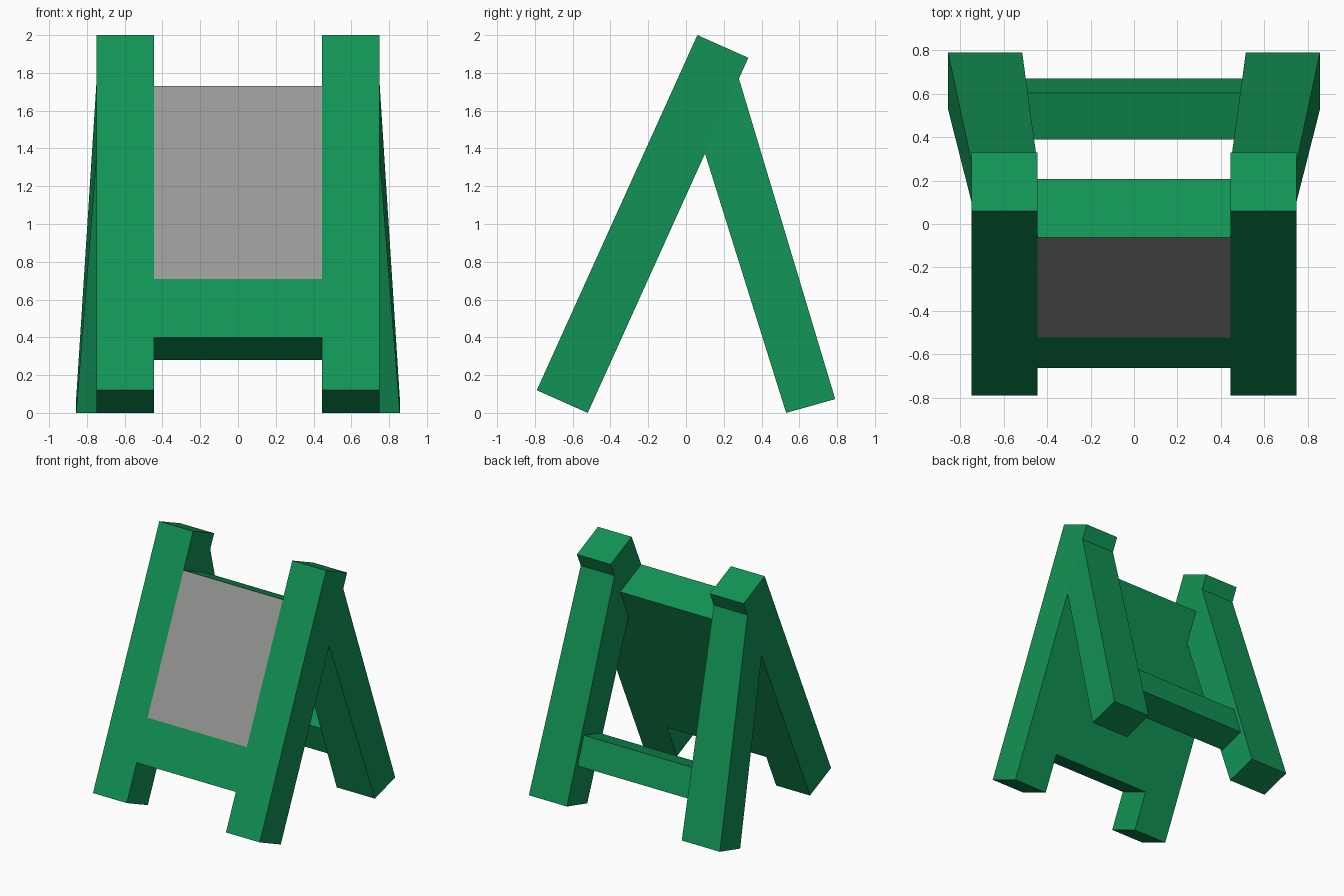
import bpy, bmesh
from mathutils import Vector

cube = bpy.data.objects.get("Cube")
if cube:
    bpy.data.objects.remove(cube, do_unlink=True)


def make_material(name, rgb):
    mat = bpy.data.materials.new(name)
    mat.use_nodes = True
    mat.diffuse_color = (*rgb, 1)
    mat.node_tree.nodes["Principled BSDF"].inputs["Base Color"].default_value = (*rgb, 1)
    return mat


green = make_material("green", (0.006, 0.29, 0.09))
grey = make_material("grey", (0.32, 0.32, 0.31))


def prism(name, profile, left, right, mats=(green,)):
    """Span a (y, z) profile across x; left and right give the x at each profile point."""
    bm = bmesh.new()
    a = [bm.verts.new((x, y, z)) for x, (y, z) in zip(left, profile)]
    b = [bm.verts.new((x, y, z)) for x, (y, z) in zip(right, profile)]
    bm.faces.new(a)
    bm.faces.new(b[::-1])
    n = len(profile)
    for i in range(n):
        j = (i + 1) % n
        bm.faces.new((a[j], a[i], b[i], b[j]))
    bmesh.ops.recalc_face_normals(bm, faces=bm.faces)
    mesh = bpy.data.meshes.new(name)
    bm.to_mesh(mesh)
    bm.free()
    for m in mats:
        mesh.materials.append(m)
    obj = bpy.data.objects.new(name, mesh)
    bpy.context.scene.collection.objects.link(obj)
    return obj


# Shared leg dimensions
INNER, OUTER = 0.445, 0.748
FOOT_INNER, FOOT_OUTER = 0.515, 0.857
front_profile = [(-0.79, 0.12), (-0.52, 0), (0.33, 1.88), (0.06, 2.0)]
rear_profile = [(0.53, 0), (0.79, 0.073), (0.28, 1.77), (0.10, 1.375)]

# Leaning front legs and splayed rear legs on both sides
for side, s in (("left", 1), ("right", -1)):
    prism(f"front_leg_{side}", front_profile, [s * INNER] * 4, [s * OUTER] * 4)
    prism(f"rear_leg_{side}", rear_profile,
          [s * x for x in (FOOT_INNER, FOOT_INNER, INNER, INNER)],
          [s * x for x in (FOOT_OUTER, FOOT_OUTER, OUTER, OUTER)])

# Board between the front legs, with a grey writing area above a green strip
foot, head = Vector(front_profile[0]), Vector(front_profile[3])
depth = Vector(front_profile[1]) - foot


def on_front(z):
    return foot.lerp(head, (z - foot.y) / (head.y - foot.y))


low, split, top = on_front(0.40), on_front(0.71), on_front(1.73)
board_profile = [low, split, top, top + depth, low + depth]
board = prism("board", board_profile, [-INNER] * 5, [INNER] * 5, (green, grey))
for face in board.data.polygons:
    if face.normal.y < -0.8 and face.center.z > split.y:
        face.material_index = 1

# Crossbar joining the rear legs
bar_profile = [(0.67, 0.36), (0.603, 0.585), (0.39, 0.52), (0.457, 0.295)]
bar_half = [0.51, 0.50, 0.50, 0.51]
prism("rear_crossbar", bar_profile, [-x for x in bar_half], bar_half)
